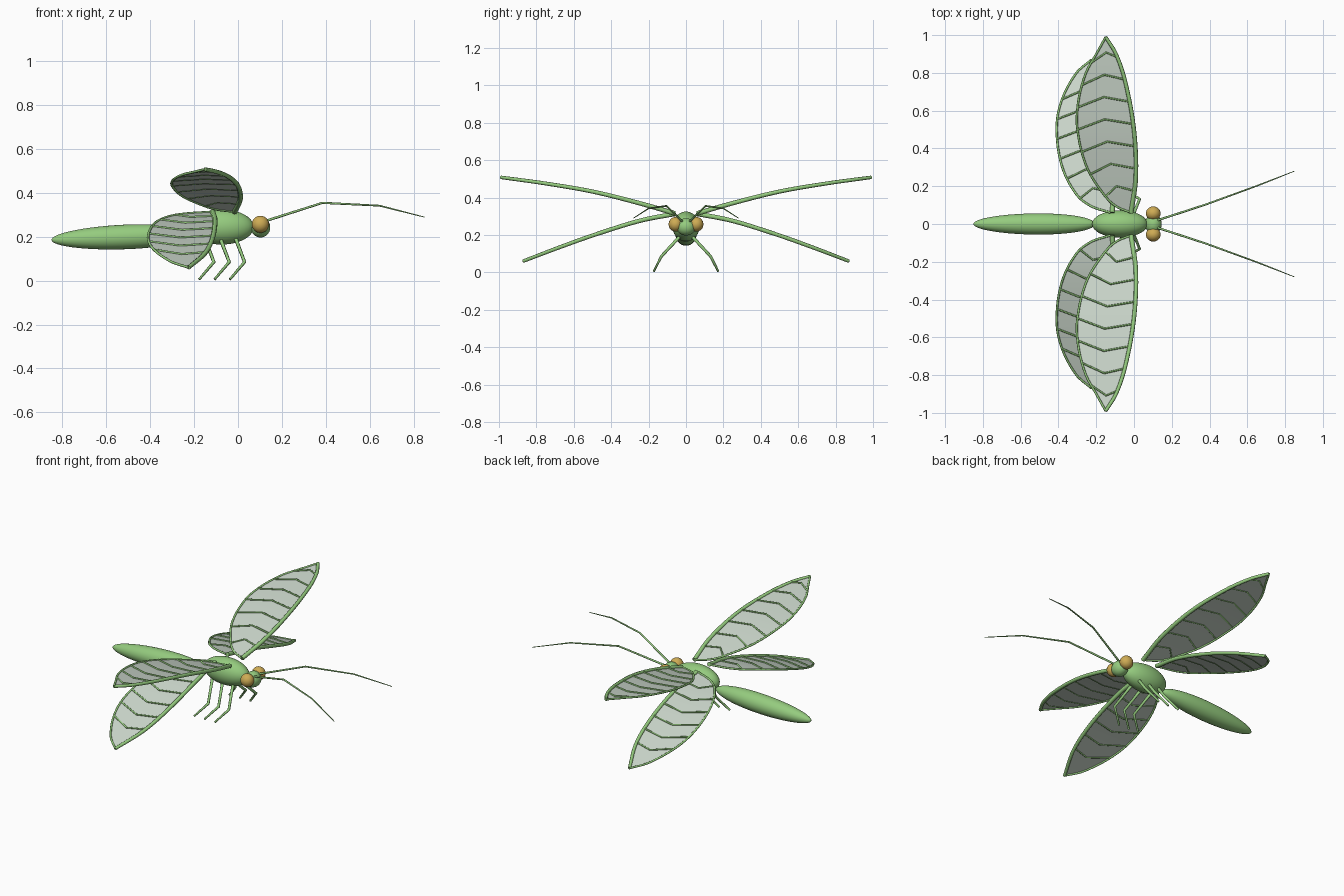
import bpy, bmesh, math
from mathutils import Vector

if "Cube" in bpy.data.objects:
    bpy.data.objects.remove(bpy.data.objects["Cube"])


def material(name, rgb):
    m = bpy.data.materials.new(name)
    m.diffuse_color = (*rgb, 1)
    m.use_nodes = True
    m.node_tree.nodes["Principled BSDF"].inputs["Base Color"].default_value = m.diffuse_color
    return m


GREEN = material("leaf_green", (0.30, 0.60, 0.21))
GOLD = material("eye_gold", (0.62, 0.41, 0.09))
CLEAR = material("pale_membrane", (0.60, 0.68, 0.60))


def finish(name, bm, mat):
    bmesh.ops.recalc_face_normals(bm, faces=bm.faces)
    me = bpy.data.meshes.new(name)
    bm.to_mesh(me)
    bm.free()
    me.materials.append(mat)
    for p in me.polygons:
        p.use_smooth = len(p.vertices) <= 4
    ob = bpy.data.objects.new(name, me)
    bpy.context.collection.objects.link(ob)
    return ob


def ball(name, center, size, mat):
    bm = bmesh.new()
    bmesh.ops.create_uvsphere(bm, u_segments=32, v_segments=20, radius=1)
    for v in bm.verts:
        v.co = Vector(center) + Vector(a * b for a, b in zip(v.co, size))
    return finish(name, bm, mat)


def add_tube(bm, pts, radii, sides=8):
    """Sweep a round section along the points, closing both ends."""
    pts = [Vector(p) for p in pts]
    rings = []
    for i, p in enumerate(pts):
        d = (pts[min(i + 1, len(pts) - 1)] - pts[max(i - 1, 0)]).normalized()
        ref = Vector((0, 0, 1)) if abs(d.z) < 0.9 else Vector((1, 0, 0))
        a = d.cross(ref).normalized()
        b = d.cross(a)
        rings.append([bm.verts.new(p + radii[i] * (a * math.cos(k * math.tau / sides)
                                                   + b * math.sin(k * math.tau / sides)))
                      for k in range(sides)])
    for r, q in zip(rings, rings[1:]):
        for k in range(sides):
            j = (k + 1) % sides
            bm.faces.new((r[k], r[j], q[j], q[k]))
    bm.faces.new(rings[0])
    bm.faces.new(rings[-1])


def tube(name, pts, radii):
    bm = bmesh.new()
    add_tube(bm, pts, radii)
    return finish(name, bm, GREEN)


def smooth(table, y):
    """Smooth curve value at y through (y, value) points."""
    n = len(table)
    i = 0
    while i < n - 2 and y > table[i + 1][0]:
        i += 1

    def slope(k):
        a, b = table[max(k - 1, 0)], table[min(k + 1, n - 1)]
        return (b[1] - a[1]) / (b[0] - a[0])
    (y0, v0), (y1, v1) = table[i], table[i + 1]
    h = y1 - y0
    t = (y - y0) / h
    return ((2 * t**3 - 3 * t**2 + 1) * v0 + (t**3 - 2 * t**2 + t) * h * slope(i)
            + (3 * t**2 - 2 * t**3) * v1 + (t**3 - t**2) * h * slope(i + 1))


def wing(name, side, lead, trail, height, veins):
    y0, y1 = lead[0][0], lead[-1][0]

    def point(y, s, lift=0.0):
        y = min(max(y, y0), y1)
        x = (1 - s) * smooth(lead, y) + s * smooth(trail, y)
        return Vector((x, side * y, smooth(height, y) + lift))

    # Membrane sheet, its rows closer together toward root and tip
    rows, cols = 40, 6
    ys = [y0 + (y1 - y0) * (1 - math.cos(math.pi * i / rows)) / 2 for i in range(rows + 1)]
    bm = bmesh.new()
    grid = [[bm.verts.new(point(y, j / cols)) for j in range(cols + 1)] for y in ys]
    for a, b in zip(grid, grid[1:]):
        for j in range(cols):
            bm.faces.new((a[j], a[j + 1], b[j + 1], b[j]))
    bmesh.ops.remove_doubles(bm, verts=bm.verts, dist=1e-5)
    ob = finish(name + "_membrane", bm, CLEAR)
    if ob.data.polygons[len(ob.data.polygons) // 2].normal.z < 0:
        ob.data.flip_normals()

    # Thick leading edge and thin trailing edge
    tube(name + "_leading_edge", [point(y, 0) for y in ys],
         [0.013 - 0.004 * i / rows for i in range(rows + 1)])
    tube(name + "_trailing_edge", [point(y, 1) for y in ys], [0.006] * (rows + 1))

    # Bent cross veins
    bm = bmesh.new()
    for y in veins:
        add_tube(bm, [point(y - 0.025, 0, 0.002), point(y, 0.5, 0.002),
                      point(y - 0.055, 1, 0.002)], [0.005] * 3, 6)
    finish(name + "_veins", bm, GREEN)


# Thorax, head and eyes
ball("thorax", (-0.075, 0, 0.245), (0.147, 0.072, 0.08), GREEN)
ball("head", (0.103, 0, 0.243), (0.044, 0.052, 0.046), GREEN)

# Abdomen: a long tapered body sloping down to the tail
steps = 28
path, radii = [], []
for i in range(steps + 1):
    u = (1 - math.cos(math.pi * i / steps)) / 2
    path.append((-0.205 - 0.645 * u, 0, 0.212 - 0.026 * u))
    radii.append(max(0.001, 0.113 * math.sqrt(u * (1 - u)) * (1.06 - 0.14 * u)))
bm = bmesh.new()
add_tube(bm, path, radii, 28)
finish("abdomen", bm, GREEN)

# Wing outlines as (distance from the body, position) points
FORE_LEAD = [(0.06, -0.015), (0.25, 0.01), (0.5, 0.0), (0.75, -0.045), (0.9, -0.095), (0.99, -0.15)]
FORE_TRAIL = [(0.06, -0.015), (0.09, -0.09), (0.15, -0.155), (0.3, -0.25), (0.5, -0.3),
              (0.65, -0.295), (0.8, -0.255), (0.9, -0.2), (0.99, -0.15)]
FORE_HEIGHT = [(0.06, 0.315), (0.25, 0.37), (0.5, 0.432), (0.75, 0.475), (0.99, 0.508)]
HIND_LEAD = [(0.06, -0.115), (0.25, -0.105), (0.5, -0.115), (0.7, -0.15), (0.87, -0.225)]
HIND_TRAIL = [(0.06, -0.125), (0.09, -0.22), (0.15, -0.3), (0.3, -0.38), (0.5, -0.41),
              (0.65, -0.385), (0.8, -0.305), (0.87, -0.225)]
HIND_HEIGHT = [(0.06, 0.313), (0.25, 0.275), (0.5, 0.197), (0.7, 0.125), (0.87, 0.06)]

for s, tag in ((-1, "right"), (1, "left")):
    ball(tag + "_eye", (0.102, s * 0.056, 0.257), (0.039, 0.037, 0.039), GOLD)
    wing(tag + "_forewing", s, FORE_LEAD, FORE_TRAIL, FORE_HEIGHT,
         [0.2 + 0.118 * k for k in range(7)])
    wing(tag + "_hindwing", s, HIND_LEAD, HIND_TRAIL, HIND_HEIGHT,
         [0.19 + 0.105 * k for k in range(6)])
    # Antennae
    tube(tag + "_antenna", [(0.125, s * 0.02, 0.272), (0.385, s * 0.105, 0.355),
                            (0.645, s * 0.2, 0.342), (0.85, s * 0.28, 0.29)],
         [0.006, 0.005, 0.004, 0.002])
    # Three legs on each side
    for k, pos in enumerate(("front", "middle", "rear")):
        x = -0.07 * k
        tube(f"{tag}_{pos}_leg", [(x - 0.01, s * 0.035, 0.19), (x + 0.03, s * 0.132, 0.085),
                                  (x - 0.037, s * 0.172, 0.006)], [0.009, 0.008, 0.006])
